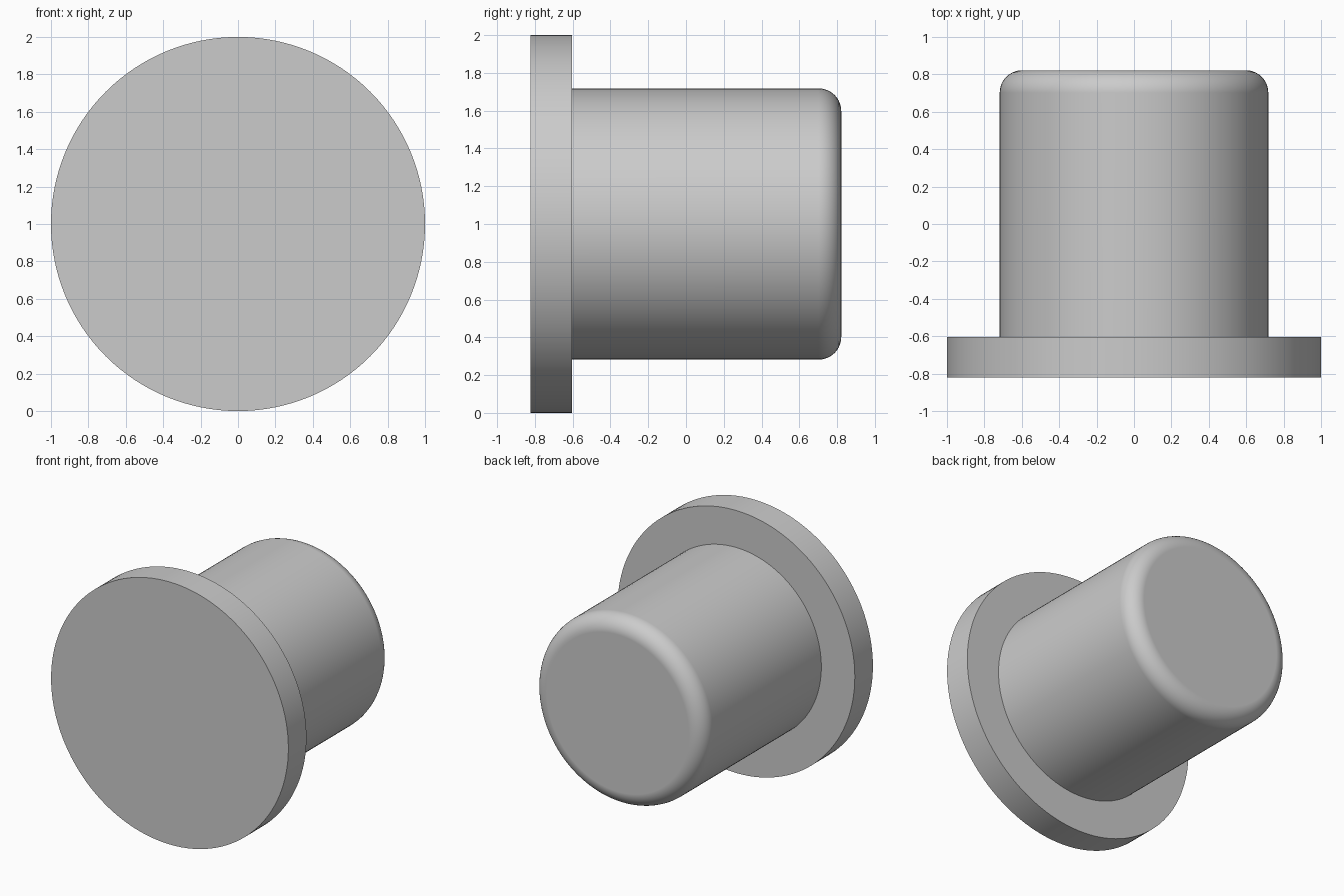
import bpy, bmesh
from math import sin, cos, pi, tau

cube = bpy.data.objects.get("Cube")
if cube:
    bpy.data.objects.remove(cube, do_unlink=True)

SIDES = 128
FLANGE_R, SHAFT_R, FILLET = 1.0, 0.718, 0.12
FRONT, STEP, BACK = -0.822, -0.604, 0.822

# Plain grey material
grey = bpy.data.materials.new("plain grey")
grey.use_nodes = True
colour = (0.6, 0.6, 0.6, 1)
grey.diffuse_color = colour
grey.node_tree.nodes["Principled BSDF"].inputs["Base Color"].default_value = colour


def fillet_arc(radius, y_end, r, steps=10):
    """Quarter round from the side of a cylinder to its end face."""
    angles = [pi / 2 * i / steps for i in range(steps + 1)]
    return [(radius - r + r * cos(a), y_end - r + r * sin(a)) for a in angles]


def turned_part(name, profile):
    """Revolve (radius, y) points around the y axis and close both ends."""
    bm = bmesh.new()
    verts = [bm.verts.new((r, y, 0)) for r, y in profile]
    edges = [bm.edges.new(pair) for pair in zip(verts, verts[1:])]
    bmesh.ops.spin(bm, geom=verts + edges, cent=(0, 0, 0), axis=(0, 1, 0),
                   angle=tau, steps=SIDES, use_merge=False)
    bmesh.ops.remove_doubles(bm, verts=bm.verts, dist=0.0001)
    bmesh.ops.holes_fill(bm, edges=bm.edges, sides=0)
    bmesh.ops.recalc_face_normals(bm, faces=bm.faces)
    mesh = bpy.data.meshes.new(name)
    bm.to_mesh(mesh)
    bm.free()
    mesh.materials.append(grey)
    obj = bpy.data.objects.new(name, mesh)
    bpy.context.collection.objects.link(obj)
    return obj


# Flanged plug: wide front disc, straight shaft, rounded rear rim
plug = turned_part("flanged_plug", [
    (FLANGE_R, FRONT),
    (FLANGE_R, STEP),
    (SHAFT_R, STEP),
    *fillet_arc(SHAFT_R, BACK, FILLET),
])
plug.location.z = FLANGE_R

# Smooth round surfaces, crisp flange edges, flat end faces
bpy.ops.object.select_all(action="DESELECT")
plug.select_set(True)
bpy.context.view_layer.objects.active = plug
bpy.ops.object.shade_smooth_by_angle(angle=pi / 6)
normals = plug.modifiers.new("flat ends", "WEIGHTED_NORMAL")
normals.keep_sharp = True
